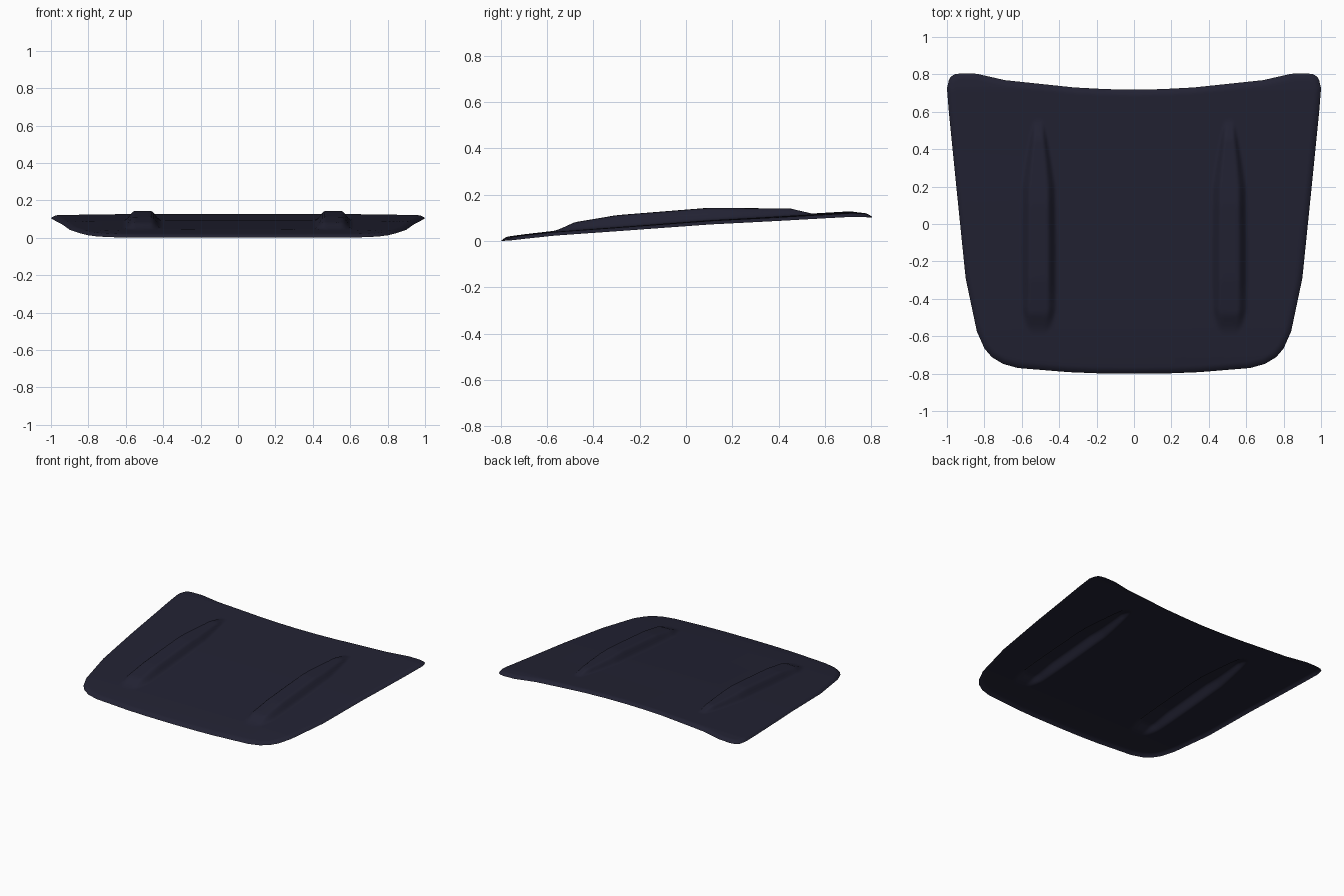
import bpy, bmesh, math
from mathutils import Vector

if "Cube" in bpy.data.objects:
    bpy.data.objects.remove(bpy.data.objects["Cube"])

# Half outline seen from above: front edge + side, then rear edge
FRONT = [(0, -.8), (.2, -.798), (.35, -.792), (.62, -.77), (.70, -.748), (.76, -.712),
         (.80, -.665), (.84, -.575), (.90, -.29), (.95, .20), (.997, .67), (1, .725)]
REAR = [(0, .718), (.15, .721), (.32, .73), (.5, .749), (.69, .769), (.84, .803),
        (.92, .806), (.96, .80), (.98, .787), (.992, .765), (1, .725)]
# Height along the centre line, and bulge height / half width along y
CENTRE = [(-.8, .018), (-.7, .032), (-.57, .047), (-.3, .067), (.1, .097), (.38, .112),
          (.55, .122), (.72, .132), (.81, .128)]
B_HEIGHT = [(-.58, 0), (-.55, .006), (-.48, .032), (-.3, .049), (.1, .051), (.45, .029), (.55, 0)]
B_WIDTH = [(-.58, .05), (-.54, .08), (-.45, .1), (-.1, .1), (.2, .095), (.35, .07), (.55, .03)]


def lerp(table, v):
    if v <= table[0][0]:
        return table[0][1]
    for (a, p), (b, q) in zip(table, table[1:]):
        if v <= b:
            return p + (q - p) * (v - a) / (b - a)
    return table[-1][1]


OUTLINE = [Vector(p) for p in FRONT + REAR[::-1][1:]]


def edge_distance(x, y):
    p, best = Vector((abs(x), y)), 9
    for a, b in zip(OUTLINE, OUTLINE[1:]):
        d = b - a
        t = max(0, min(1, (p - a).dot(d) / d.length_squared))
        best = min(best, (a + d * t - p).length)
    return best


def height(x, y):
    z = lerp(CENTRE, y) - .009 * abs(x) ** 2.5
    # rolled lip along the border
    z -= .015 * max(0, 1 - edge_distance(x, y) / .035) ** 2
    # raised bulge with a flattish top
    r = abs(abs(x) - .51) / lerp(B_WIDTH, y)
    s = max(0, min(1, (1 - r) / .55))
    return z + lerp(B_HEIGHT, y) * s * s * (3 - 2 * s)


# Hood panel: columns across x, rows from front edge to rear edge
bm = bmesh.new()
NX, NY = 200, 90
cols = []
for i in range(NX + 1):
    x = -1 + 2 * i / NX
    y0, y1 = lerp(FRONT, abs(x)), lerp(REAR, abs(x))
    col = []
    for j in range(NY + 1):
        t = j / NY
        t = .4 * t + .3 * (1 - math.cos(math.pi * t))
        y = y0 + (y1 - y0) * t
        col.append(bm.verts.new((x, y, height(x, y))))
    cols.append(col)
for a, b in zip(cols, cols[1:]):
    for j in range(NY):
        bm.faces.new((a[j], b[j], b[j + 1], a[j + 1]))
bmesh.ops.remove_doubles(bm, verts=bm.verts, dist=.00005)
low = min(v.co.z for v in bm.verts)
for v in bm.verts:
    v.co.z -= low
for f in bm.faces:
    f.smooth = True
mesh = bpy.data.meshes.new("hood_panel")
bm.to_mesh(mesh)
bm.free()
hood = bpy.data.objects.new("hood_panel", mesh)
bpy.context.collection.objects.link(hood)

mat = bpy.data.materials.new("dark navy paint")
mat.diffuse_color = (.016, .016, .033, 1)
mat.use_nodes = True
mat.node_tree.nodes["Principled BSDF"].inputs["Base Color"].default_value = mat.diffuse_color
mesh.materials.append(mat)
